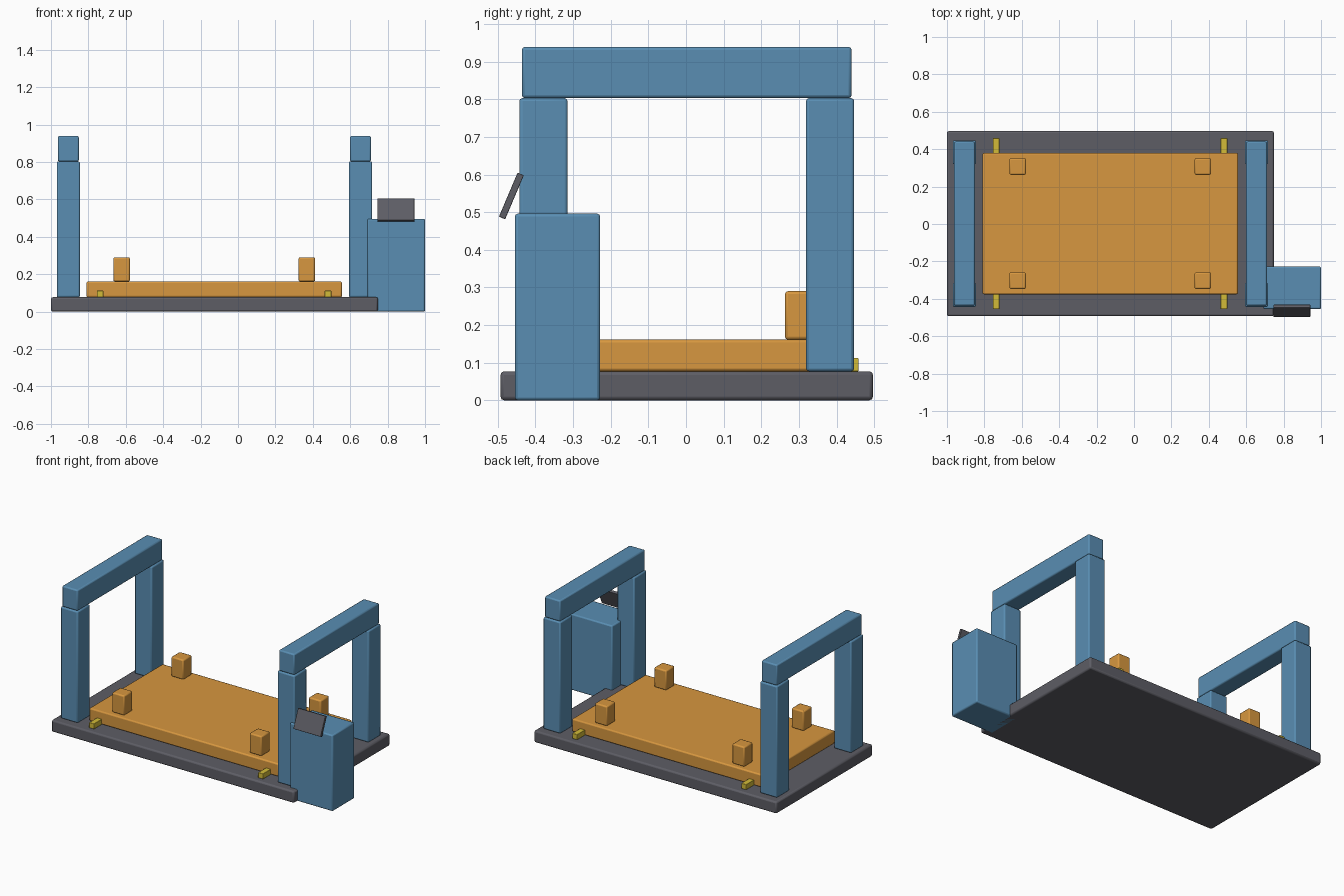
import bpy, bmesh, math

if "Cube" in bpy.data.objects:
    bpy.data.objects.remove(bpy.data.objects["Cube"])


def material(name, rgb):
    m = bpy.data.materials.new(name)
    m.diffuse_color = (*rgb, 1)
    m.use_nodes = True
    m.node_tree.nodes["Principled BSDF"].inputs["Base Color"].default_value = m.diffuse_color
    return m


BLUE = material("blue_paint", (0.10, 0.27, 0.45))
ORANGE = material("orange_paint", (0.68, 0.31, 0.05))
YELLOW = material("yellow_paint", (0.65, 0.50, 0.04))
DARK = material("dark_grey", (0.11, 0.11, 0.13))
CY = 0.002  # y of the machine's mirror plane


def box(name, x, y, z, mat, bevel=0.008, tilt=0.0):
    """Bevelled box from (min, max) ranges, optionally tilted about x."""
    size = [b - a for a, b in (x, y, z)]
    bm = bmesh.new()
    bmesh.ops.create_cube(bm, size=1)
    bmesh.ops.scale(bm, vec=size, verts=bm.verts)
    mesh = bpy.data.meshes.new(name)
    bm.to_mesh(mesh)
    bm.free()
    ob = bpy.data.objects.new(name, mesh)
    bpy.context.collection.objects.link(ob)
    ob.location = [(a + b) / 2 for a, b in (x, y, z)]
    ob.rotation_euler.x = tilt
    mesh.materials.append(mat)
    if bevel:
        mod = ob.modifiers.new("Bevel", "BEVEL")
        mod.width, mod.segments = bevel, 2
        bpy.ops.object.select_all(action='DESELECT')
        ob.select_set(True)
        bpy.context.view_layer.objects.active = ob
        bpy.ops.object.shade_smooth_by_angle()
    return ob


def around(c, half):
    return (c - half, c + half)


# Base slab and work platform
box("base", (-1.0, 0.748), around(CY, 0.495), (0, 0.077), DARK, 0.01)
box("platform", (-0.81, 0.556), around(CY, 0.378), (0.077, 0.161), ORANGE)

# Two gantry frames: a pair of posts and a cross beam each
for side, cx in (("left", -0.907), ("right", 0.655)):
    for end, s in (("front", -1), ("back", 1)):
        box(f"{side}_{end}_post", around(cx, 0.062), around(CY + s * 0.381, 0.064),
            (0.077, 0.803), BLUE)
    box(f"{side}_beam", around(cx, 0.056), around(CY, 0.438), (0.803, 0.939), BLUE)

# Support blocks on the platform and yellow stops along its edges
for side, bx, sx in (("left", -0.622, -0.737), ("right", 0.368, 0.481)):
    for end, s in (("front", -1), ("back", 1)):
        box(f"{side}_{end}_block", around(bx, 0.044), around(CY + s * 0.305, 0.044),
            (0.161, 0.290), ORANGE)
        box(f"{side}_{end}_stop", around(sx, 0.018), around(CY + s * 0.415, 0.042),
            (0.077, 0.112), YELLOW, 0.003)

# Control cabinet with tilted screen
box("control_cabinet", (0.692, 1.0), (-0.455, -0.228), (0, 0.496), BLUE)
box("control_screen", (0.746, 0.943), around(-0.464, 0.009), around(0.543, 0.0635),
    DARK, 0.002, math.radians(-23))
